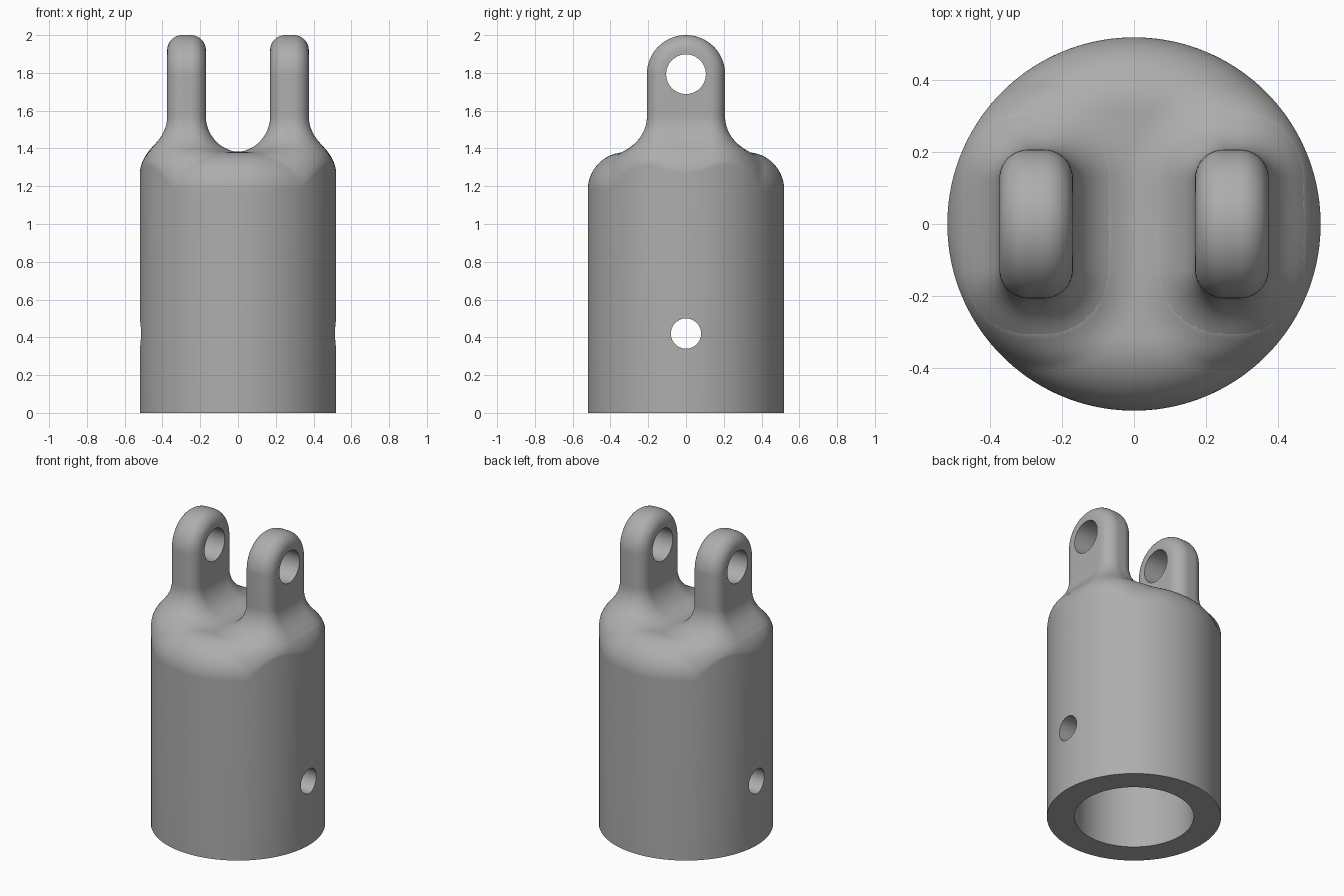
import bpy, bmesh, math
from mathutils import Matrix, Vector

if "Cube" in bpy.data.objects:
    bpy.data.objects.remove(bpy.data.objects["Cube"], do_unlink=True)

grey = bpy.data.materials.new("satin_grey")
grey.use_nodes = True
GREY = (0.42, 0.42, 0.42, 1)
grey.diffuse_color = GREY
grey.node_tree.nodes["Principled BSDF"].inputs["Base Color"].default_value = GREY

RADIUS, BORE, BORE_TOP = 0.52, 0.357, 1.05
TOP, ROUND, FILLET = 1.38, 0.2, 0.19
LUG_X, LUG_HALF_X, LUG_HALF_Y, CORNER = 0.2725, 0.1025, 0.207, 0.08
EYE_Z = 2 - LUG_HALF_Y
SKIRT = 0.1


def finish(bm, name):
    bmesh.ops.recalc_face_normals(bm, faces=bm.faces)
    mesh = bpy.data.meshes.new(name)
    bm.to_mesh(mesh)
    bm.free()
    ob = bpy.data.objects.new(name, mesh)
    bpy.context.collection.objects.link(ob)
    mesh.materials.append(grey)
    return ob


def select(ob):
    bpy.ops.object.select_all(action='DESELECT')
    ob.select_set(True)
    bpy.context.view_layer.objects.active = ob


def smooth(ob):
    select(ob)
    bpy.ops.object.shade_smooth_by_angle(angle=math.radians(35))


def drill(ob, radius, z):
    """Cut a cross hole along x."""
    bm = bmesh.new()
    bmesh.ops.create_cone(bm, cap_ends=True, segments=64, radius1=radius, radius2=radius,
                          depth=3, matrix=Matrix.Translation((0, 0, z)) @ Matrix.Rotation(math.pi / 2, 4, 'Y'))
    cutter = finish(bm, "hole_cutter")
    cutter.hide_render = True
    select(ob)
    mod = ob.modifiers.new("hole", 'BOOLEAN')
    mod.operation, mod.solver, mod.object = 'DIFFERENCE', 'EXACT', cutter
    bpy.ops.object.modifier_apply(modifier=mod.name)
    bpy.data.objects.remove(cutter, do_unlink=True)


def lug_distance(x, y):
    """Distance outside the rounded footprint of the nearest lug."""
    qx = abs(abs(x) - LUG_X) - LUG_HALF_X + CORNER
    qy = abs(y) - LUG_HALF_Y + CORNER
    return math.hypot(max(qx, 0), max(qy, 0)) - CORNER


def shoulder(x, y, d):
    """Height of the rounded shoulder, blended up into the lugs."""
    over = min(max(math.hypot(x, y) - RADIUS + ROUND, 0), ROUND)
    drop = ROUND - math.sqrt(max(ROUND ** 2 - over ** 2, 0))
    t = min(d / FILLET, 1)
    rise = FILLET * (1 - math.sqrt(1 - (1 - t) ** 2))
    return TOP + rise - drop * t * t


# Body: domed top, straight wall and blind bore as one closed skin
SEG, RINGS = 160, 56
bm = bmesh.new()


def ring(radius, height):
    pts = []
    for i in range(SEG):
        a = math.tau * i / SEG
        x, y = radius * math.cos(a), radius * math.sin(a)
        z = shoulder(x, y, max(lug_distance(x, y), SKIRT - 0.004)) if height is None else height
        pts.append(bm.verts.new((x, y, z)))
    return pts


rings = [ring(RADIUS * math.sin(math.pi / 2 * k / RINGS), None) for k in range(1, RINGS + 1)]
rings += [ring(RADIUS, 0), ring(BORE, 0), ring(BORE, BORE_TOP)]
for a, b in zip(rings, rings[1:]):
    for i in range(SEG):
        j = (i + 1) % SEG
        bm.faces.new((a[i], b[i], b[j], a[j]))
bm.faces.new(rings[0])
bm.faces.new(rings[-1])
body = finish(bm, "body")
drill(body, 0.08, 0.42)
smooth(body)

for side, label in ((1, "left"), (-1, "right")):
    # Lug: extruded round-topped profile with rolled edges
    bm = bmesh.new()
    outline = [(-LUG_HALF_Y, TOP)]
    for i in range(49):
        a = math.pi * (1 - i / 48)
        outline.append((LUG_HALF_Y * math.cos(a), EYE_Z + LUG_HALF_Y * math.sin(a)))
    outline.append((LUG_HALF_Y, TOP))
    x0 = side * LUG_X - LUG_HALF_X
    face = bm.faces.new([bm.verts.new((x0, y, z)) for y, z in outline])
    out = bmesh.ops.extrude_face_region(bm, geom=[face], use_keep_orig=True)
    moved = [v for v in out["geom"] if isinstance(v, bmesh.types.BMVert)]
    bmesh.ops.translate(bm, verts=moved, vec=(2 * LUG_HALF_X, 0, 0))
    bmesh.ops.recalc_face_normals(bm, faces=bm.faces)
    rims = [e for e in bm.edges if abs(e.verts[0].co.x - e.verts[1].co.x) < 1e-4
            and max(v.co.z for v in e.verts) > TOP + 0.01]
    bmesh.ops.bevel(bm, geom=rims, offset=CORNER, offset_type='OFFSET', segments=10,
                    profile=0.5, affect='EDGES', clamp_overlap=False)
    lug = finish(bm, label + "_lug")
    drill(lug, 0.105, EYE_Z)
    smooth(lug)

    # Fillet: concave skirt swept around the lug footprint
    bm = bmesh.new()
    steps = 16
    end = math.acos(1 - SKIRT / FILLET)
    loops = []
    for k in range(steps + 1):
        d = FILLET * (1 - math.cos(end * k / steps))
        loop = []
        for q in range(4):
            sx, sy = (1, -1, -1, 1)[q], (1, 1, -1, -1)[q]
            centre = Vector((side * LUG_X + sx * (LUG_HALF_X - CORNER), sy * (LUG_HALF_Y - CORNER)))
            for i in range(13):
                a = math.pi / 2 * (q + i / 12)
                p = centre + (CORNER + d) * Vector((math.cos(a), math.sin(a)))
                # subdivide the long straight runs between corners
                if i == 0 and loop:
                    last = loop[-1].co.xy
                    for s in range(1, 8):
                        m = last.lerp(p, s / 8)
                        loop.append(bm.verts.new((m.x, m.y, shoulder(m.x, m.y, d))))
                loop.append(bm.verts.new((p.x, p.y, shoulder(p.x, p.y, d))))
        last, first = loop[-1].co.xy, loop[0].co.xy
        for s in range(1, 8):
            m = last.lerp(first, s / 8)
            loop.append(bm.verts.new((m.x, m.y, shoulder(m.x, m.y, d))))
        loops.append(loop)
    for a, b in zip(loops, loops[1:]):
        for i in range(len(a)):
            j = (i + 1) % len(a)
            bm.faces.new((a[i], b[i], b[j], a[j]))
    fillet = finish(bm, label + "_lug_fillet")
    # an open skirt: make sure it faces up and out
    if sum(p.normal.z for p in fillet.data.polygons) < 0:
        fillet.data.flip_normals()
    smooth(fillet)
